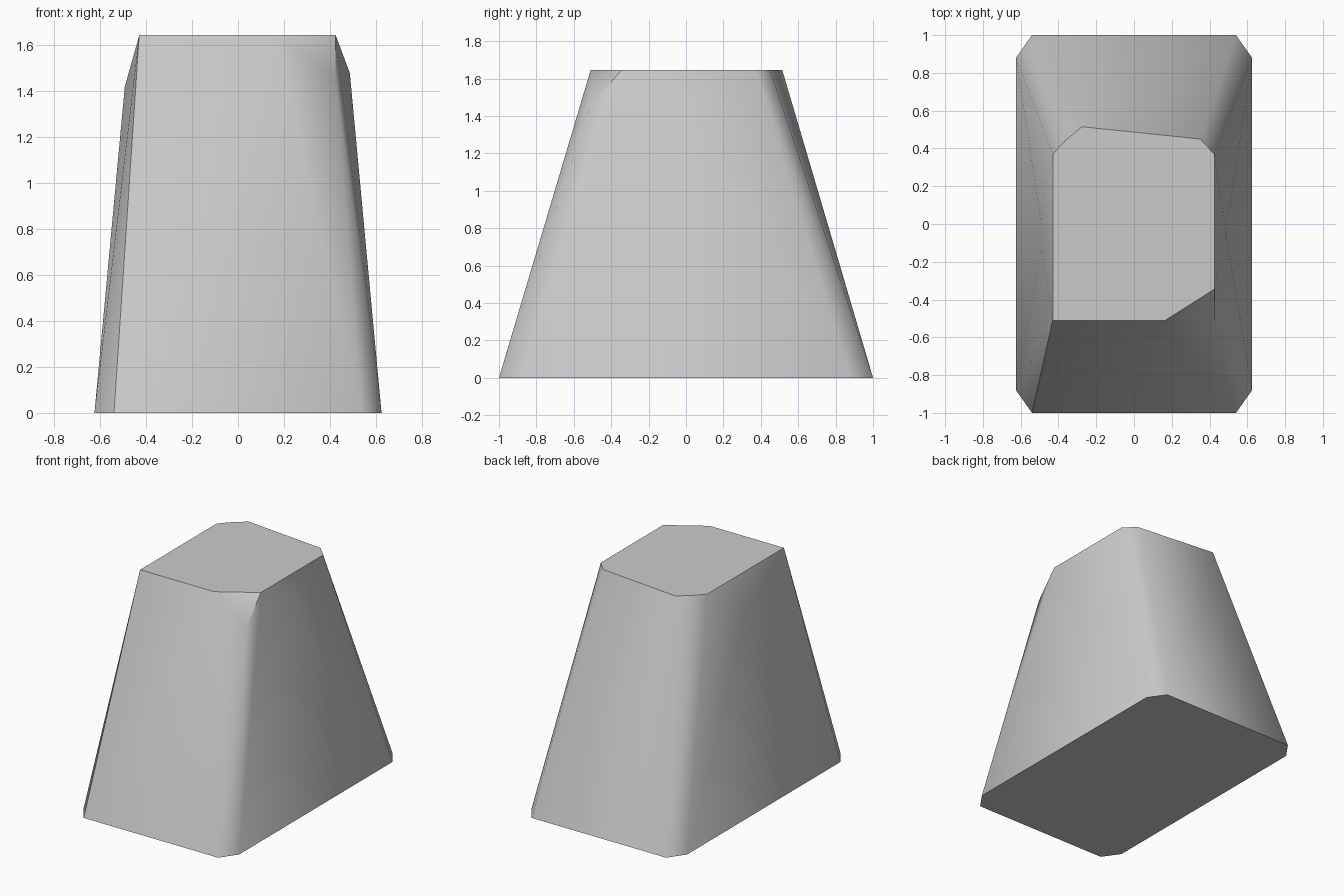
import bpy
import bmesh
import math

cube = bpy.data.objects.get("Cube")
if cube:
    bpy.data.objects.remove(cube, do_unlink=True)

stone = bpy.data.materials.new("stone_grey")
stone.use_nodes = True
grey = (0.6, 0.6, 0.6, 1)
stone.diffuse_color = grey
stone.node_tree.nodes["Principled BSDF"].inputs["Base Color"].default_value = grey

HEIGHT = 1.645

# Base: rectangle with clipped corners
points = [(sx * x, sy * y, 0) for sx in (-1, 1) for sy in (-1, 1)
          for x, y in ((0.54, 1), (0.625, 0.88))]

# Irregular flat top
top = [(-0.43, -0.51), (0.165, -0.51), (0.425, -0.345), (0.425, 0.37),
       (0.35, 0.45), (-0.275, 0.515), (-0.365, 0.44), (-0.43, 0.37)]
points += [(x, y, HEIGHT) for x, y in top]

# Chipped front corner and the bulges high on both sides
points += [(0.425, -0.51, 1.455),
           (0.487, -0.05, 1.48),
           (-0.493, 0.02, 1.42), (-0.493, -0.13, 1.42)]

# Wrap the corner points into one solid block
bm = bmesh.new()
for p in points:
    bm.verts.new(p)
bmesh.ops.convex_hull(bm, input=bm.verts)
bmesh.ops.dissolve_limit(bm, angle_limit=math.radians(0.5),
                         verts=bm.verts, edges=bm.edges)
bmesh.ops.recalc_face_normals(bm, faces=bm.faces)
mesh = bpy.data.meshes.new("tapered_block")
bm.to_mesh(mesh)
bm.free()
mesh.materials.append(stone)

block = bpy.data.objects.new("tapered_block", mesh)
bpy.context.collection.objects.link(block)
bpy.ops.object.select_all(action="DESELECT")
block.select_set(True)
bpy.context.view_layer.objects.active = block
bpy.ops.object.shade_smooth_by_angle(angle=math.radians(40))
